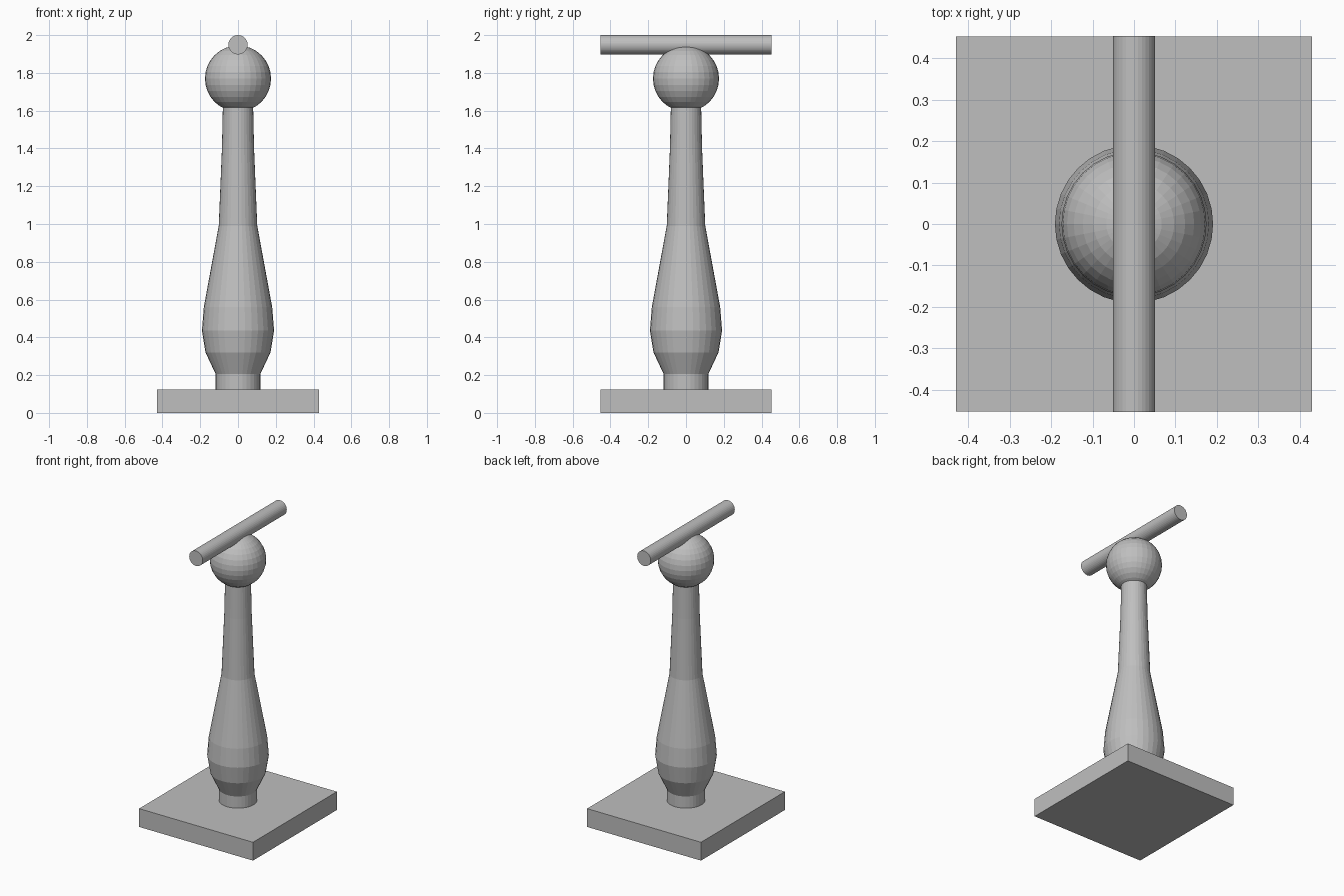
import bpy, bmesh, math

if "Cube" in bpy.data.objects:
    bpy.data.objects.remove(bpy.data.objects["Cube"])

grey = bpy.data.materials.new("plain_grey")
grey.diffuse_color = (0.52, 0.52, 0.52, 1)
grey.use_nodes = True
grey.node_tree.nodes["Principled BSDF"].inputs["Base Color"].default_value = grey.diffuse_color
SIDES = 32


def finish(obj, name):
    obj.name = name
    obj.data.materials.append(grey)
    return obj


# Square foot plate
bpy.ops.mesh.primitive_cube_add(size=1, location=(0, 0, 0.0625))
base = finish(bpy.context.object, "base_plate")
base.scale = (0.86, 0.905, 0.125)

# Turned column, lathed from (radius, height) profile
profile = [(0.118, 0.12), (0.118, 0.205), (0.172, 0.32), (0.191, 0.435),
           (0.181, 0.56), (0.102, 0.99), (0.085, 1.40), (0.08, 1.63)]
bm = bmesh.new()
rings = []
for r, z in profile:
    rings.append([bm.verts.new((r * math.cos(2 * math.pi * i / SIDES),
                                r * math.sin(2 * math.pi * i / SIDES), z))
                  for i in range(SIDES)])
for low, high in zip(rings, rings[1:]):
    for i in range(SIDES):
        j = (i + 1) % SIDES
        bm.faces.new((low[i], low[j], high[j], high[i]))
bm.faces.new(rings[0][::-1])
bm.faces.new(rings[-1])
mesh = bpy.data.meshes.new("column")
bm.to_mesh(mesh)
bm.free()
column = bpy.data.objects.new("column", mesh)
bpy.context.collection.objects.link(column)
finish(column, "column")

# Ball on top of the column
bpy.ops.mesh.primitive_uv_sphere_add(segments=SIDES, ring_count=16,
                                     radius=0.175, location=(0, 0, 1.77))
finish(bpy.context.object, "ball")

# Horizontal rod running front to back
bpy.ops.mesh.primitive_cylinder_add(vertices=SIDES, radius=0.051, depth=0.907,
                                    location=(0, 0, 1.949),
                                    rotation=(math.pi / 2, 0, 0))
finish(bpy.context.object, "cross_rod")
